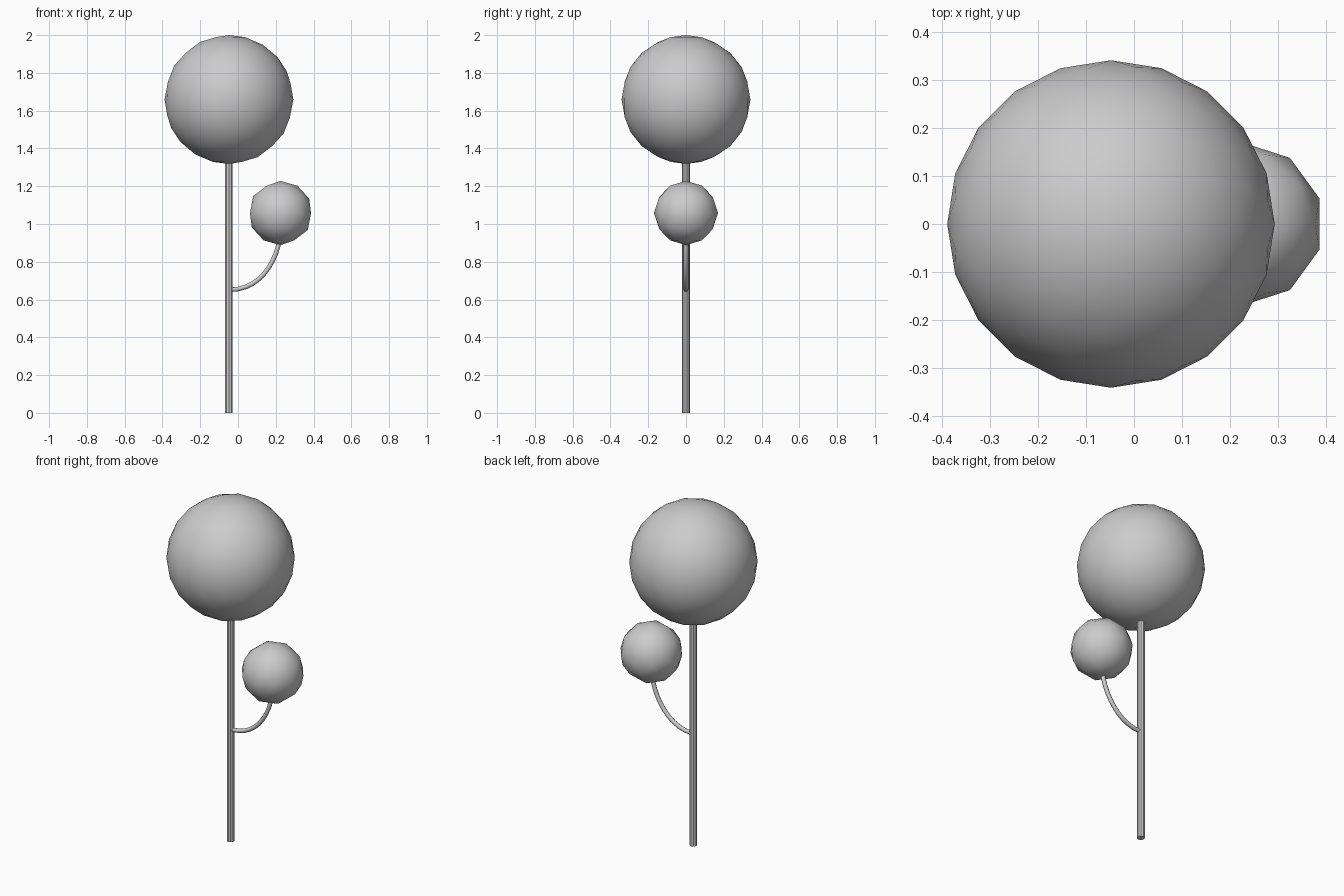
import bpy

if "Cube" in bpy.data.objects:
    bpy.data.objects.remove(bpy.data.objects["Cube"])

TRUNK_X = -0.048


def foliage(name, x, z, radius, subdivisions):
    bpy.ops.mesh.primitive_ico_sphere_add(
        subdivisions=subdivisions, radius=radius, location=(x, 0, z))
    obj = bpy.context.object
    obj.name = name
    bpy.ops.object.shade_smooth()
    return obj


# Foliage balls
foliage("large_foliage", TRUNK_X, 1.659, 0.341, 3)
foliage("small_foliage", 0.225, 1.058, 0.17, 2)

# Straight trunk, running a little way into the large ball
height = 1.36
bpy.ops.mesh.primitive_cylinder_add(
    vertices=10, radius=0.021, depth=height, location=(TRUNK_X, 0, height / 2))
bpy.context.object.name = "trunk"
bpy.ops.object.shade_smooth_by_angle()

# Curved side branch swept along a bezier
curve = bpy.data.curves.new("branch", 'CURVE')
curve.dimensions = '3D'
curve.bevel_depth = 0.012
curve.bevel_resolution = 2
curve.resolution_u = 10
curve.use_fill_caps = True
spline = curve.splines.new('BEZIER')
spline.bezier_points.add(1)
ends = [((-0.04, 0.652), (-0.10, 0.652), (0.11, 0.652)),
        ((0.22, 0.92), (0.2, 0.79), (0.23, 0.98))]
for point, (co, left, right) in zip(spline.bezier_points, ends):
    point.handle_left_type = point.handle_right_type = 'FREE'
    point.co = (co[0], 0, co[1])
    point.handle_left = (left[0], 0, left[1])
    point.handle_right = (right[0], 0, right[1])
branch = bpy.data.objects.new("branch", curve)
bpy.context.collection.objects.link(branch)
